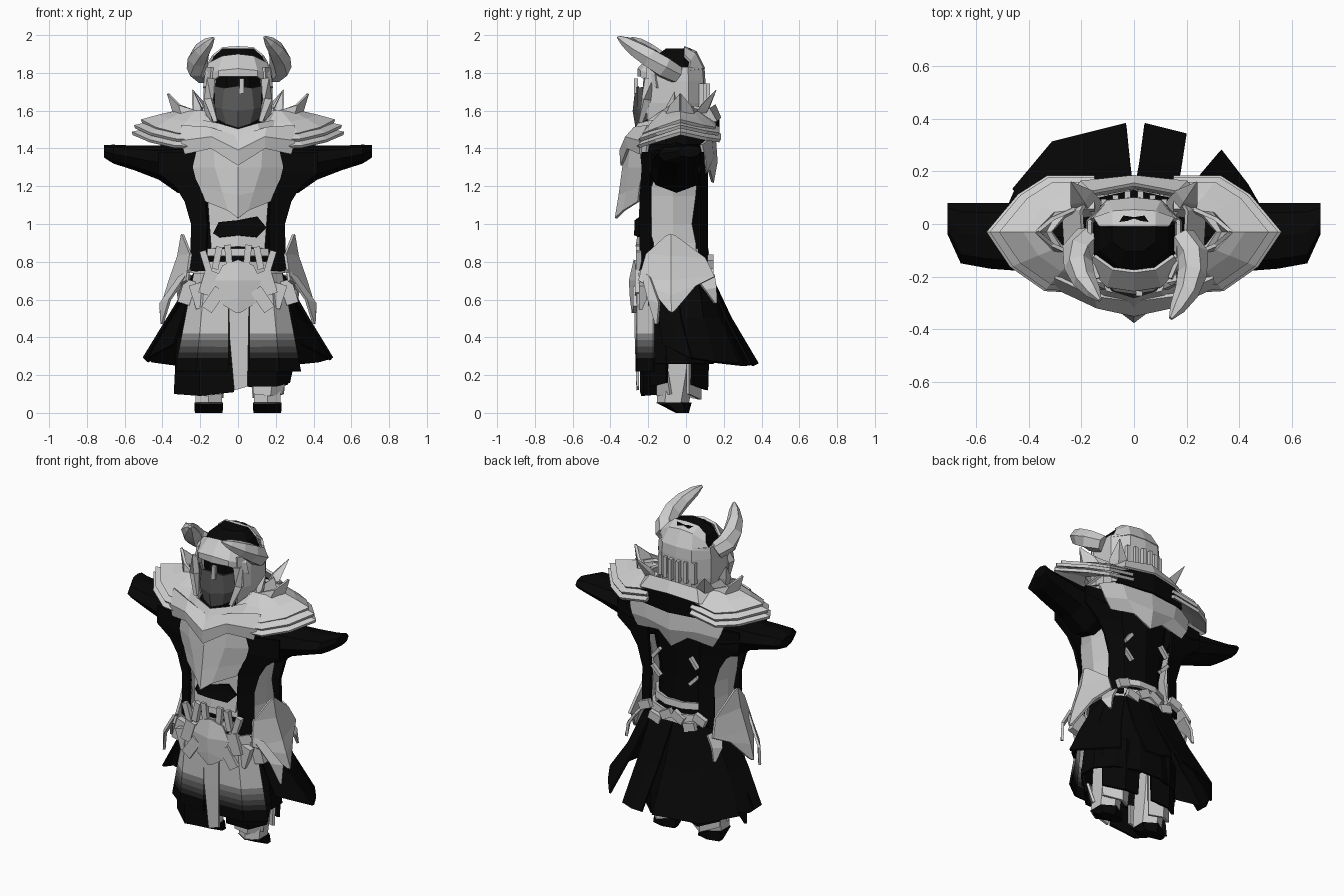
import bpy, math
from mathutils import Vector, Matrix


def colour(name, v):
    m = bpy.data.materials.new(name)
    m.diffuse_color = (v, v, v, 1)
    return m


BLACK = colour("black_cloth", 0.002)
MASK = colour("dark_mask", 0.1)
FADE = [colour("fade_%d" % i, v) for i, v in enumerate((0.25, 0.13, 0.06, 0.02))]


def make(name, verts, faces, mat=None, mirror=False, thick=0):
    me = bpy.data.meshes.new(name)
    me.from_pydata([tuple(v) for v in verts], [], faces)
    ob = bpy.data.objects.new(name, me)
    bpy.context.collection.objects.link(ob)
    if mat:
        me.materials.append(mat)
    if mirror:
        ob.modifiers.new("mirror", 'MIRROR').use_clip = True
    if thick:
        s = ob.modifiers.new("thickness", 'SOLIDIFY')
        s.thickness, s.offset = thick, 0
    return ob


def sheet(name, rows, mat=None, mirror=True, thick=0.015, closed=False, caps=False):
    """Surface through equal-length rows of points."""
    n = len(rows[0])
    verts = [p for r in rows for p in r]
    faces = []
    for i in range(len(rows) - 1):
        for j in range(n if closed else n - 1):
            k = (j + 1) % n
            faces.append((i * n + j, i * n + k, (i + 1) * n + k, (i + 1) * n + j))
    if caps:
        faces += [tuple(reversed(range(n))), tuple(range(len(verts) - n, len(verts)))]
    return make(name, verts, faces, mat, mirror, thick)


def rings(name, levels, n=8, mat=None, mirror=False, caps=True, thick=0):
    """Vertical loft, levels of (x, y, z, rx, ry)."""
    rows = []
    for x, y, z, rx, ry in levels:
        a = [(k + 0.5) * math.tau / n for k in range(n)]
        rows.append([(x + rx * math.cos(t), y + ry * math.sin(t), z) for t in a])
    return sheet(name, rows, mat, mirror, thick, True, caps)


def tube(name, path, n=5, mat=None, mirror=True, flat=1.0):
    """Tapered limb along a path of (x, y, z, radius)."""
    rows = []
    pts = [Vector(p[:3]) for p in path]
    for i, p in enumerate(pts):
        d = (pts[min(i + 1, len(pts) - 1)] - pts[max(i - 1, 0)]).normalized()
        u = d.cross(Vector((0, 0, 1))).normalized()
        w = u.cross(d)
        r = path[i][3]
        rows.append([p + r * (math.cos(k * math.tau / n) * u + flat * math.sin(k * math.tau / n) * w)
                     for k in range(n)])
    return sheet(name, rows, mat, mirror, 0, True, True)


def box(name, loc, size, tilt=0, mat=None, mirror=True):
    rot = Matrix.Rotation(tilt, 3, 'Y')
    v = [Vector(loc) + rot @ Vector((a * size[0] / 2, b * size[1] / 2, c * size[2] / 2))
         for a in (-1, 1) for b in (-1, 1) for c in (-1, 1)]
    f = [(0, 1, 3, 2), (4, 6, 7, 5), (0, 4, 5, 1), (2, 3, 7, 6), (0, 2, 6, 4), (1, 5, 7, 3)]
    return make(name, v, f, mat, mirror)


# Robe body, straps and sleeves
rings("robe_body", [(0, -.06, .72, .21, .16), (0, -.06, 1, .2, .155), (0, -.06, 1.25, .25, .17),
                    (0, -.05, 1.42, .27, .18), (0, -.05, 1.52, .17, .15)], 10, BLACK)
strap = [(.75, .17, .25), (1.0, .16, .245), (1.12, .17, .28), (1.2, .18, .33), (1.27, .18, .42), (1.38, .2, .42)]
sheet("robe_front_strap", [[(a, -.24, z), (b, -.19, z)] for z, a, b in strap], BLACK)
sheet("robe_back_strap", [[(a, .11, z), (b, .07, z)] for z, a, b in strap], BLACK)
sleeve = [(.2, 1.3, .13, -.05, .16), (.32, 1.3, .135, -.05, .15), (.42, 1.325, .09, -.05, .13),
          (.55, 1.35, .065, -.045, .125), (.66, 1.37, .05, -.035, .115), (.71, 1.385, .033, .02, .06)]
sheet("sleeve", [[(x, y + ry * math.cos(k * math.tau / 8), z + rz * math.sin(k * math.tau / 8))
                  for k in range(8)] for x, z, rz, y, ry in sleeve], BLACK, True, 0, True, True)

# Torso armour
sheet("side_plate", [[(x - .03, a, z), (x, -.07, z), (x - .03, b, z)] for z, x, a, b in
      [(.75, .25, -.18, .06), (.9, .235, -.17, .05), (1.0, .235, -.2, .03), (1.15, .25, -.2, .05), (1.28, .28, -.15, .06)]])
sheet("chest_plate", [
    [(0, -.27, 1.5), (.1, -.25, 1.53), (.2, -.16, 1.55)], [(0, -.32, 1.42), (.13, -.29, 1.44), (.27, -.2, 1.42)],
    [(0, -.33, 1.3), (.12, -.3, 1.3), (.25, -.22, 1.3)], [(0, -.35, 1.15), (.08, -.31, 1.17), (.2, -.24, 1.2)],
    [(0, -.37, 1.03), (.05, -.33, 1.07), (.17, -.25, 1.12)]])
sheet("chest_collar", [[(0, -.29, 1.46), (.15, -.27, 1.51), (.3, -.2, 1.52)],
                       [(0, -.345, 1.39), (.14, -.315, 1.46), (.3, -.24, 1.44)],
                       [(0, -.34, 1.31), (.14, -.305, 1.4), (.28, -.24, 1.37)]])
sheet("abdomen_plate", [[(0, -.24, 1.08), (.16, -.22, 1.14)], [(0, -.245, .97), (.15, -.21, 1.0)],
                        [(0, -.26, .88), (.14, -.22, .87)]])
sheet("abdomen_gap", [[(-.1, -.236, 1.01), (0, -.264, 1.02), (.1, -.236, 1.04)],
                      [(-.13, -.23, .95), (0, -.266, .975), (.15, -.226, .98)],
                      [(-.1, -.245, .93), (0, -.268, .94), (.1, -.245, .93)]], BLACK, False)
sheet("back_mantle", [[(0, .15, 1.47), (.2, .13, 1.46), (.33, .08, 1.42)],
                      [(0, .16, 1.33), (.17, .14, 1.35), (.3, .1, 1.33)],
                      [(0, .14, 1.22), (.1, .12, 1.29), (.26, .1, 1.27)]])
for z, t in ((1.13, .9), (1.02, -.8)):
    box("back_clasp", (.13, .105, z), (.08, .025, .02), t)

# Belt, buckle and pouches
rings("belt", [(0, -.06, .74, .25, .19), (0, -.06, .8, .24, .185)], 12, thick=.02, caps=False)
rings("waist_wrap", [(0, -.06, .83, .22, .18), (0, -.06, .87, .215, .175)], 12, thick=.02, caps=False)
for x, z, t in ((.05, .83, .1), (.11, .82, -.2), (.17, .8, .3)):
    box("belt_strap", (x, -.25, z), (.035, .03, .12), t)
sheet("buckle_plate", [[(0, -.27, .81), (.08, -.26, .78)], [(0, -.295, .7), (.12, -.26, .7)],
                       [(0, -.29, .61), (.09, -.265, .58)], [(0, -.28, .53), (.01, -.28, .53)]])
for x, y, z, t in ((.16, -.25, .69, -.3), (.21, -.23, .62, .3), (.27, -.18, .64, -.3), (.13, -.26, .6, -.6)):
    box("pouch", (x, y, z), (.065, .04, .13), t)
for x, z, t in ((.04, .78, .5), (.12, .74, -.3), (.19, .8, .4)):
    box("back_buckle", (x, .13, z), (.08, .03, .05), t)

# Hip guards
sheet("hip_guard", [[(.29, -.1, .94), (.295, -.08, .945), (.29, -.06, .94)],
                    [(.25, -.21, .84), (.315, -.08, .83), (.27, .1, .82)],
                    [(.27, -.25, .7), (.36, -.08, .7), (.29, .15, .72)],
                    [(.32, -.2, .67), (.385, -.08, .62), (.34, .05, .67)],
                    [(.4, -.09, .54), (.41, -.075, .53), (.4, -.06, .54)]])
sheet("hip_guard_tail", [[(.27, .04, .73), (.25, .15, .73)], [(.32, .1, .65), (.29, .16, .66)], [(.31, .15, .58), (.3, .16, .58)]])
sheet("hip_guard_front", [[(.25, -.24, .76), (.31, -.19, .72)], [(.36, -.2, .6), (.41, -.14, .58)], [(.4, -.16, .47), (.405, -.15, .47)]])

# Skirt: inner cone, flared back and side flaps
rings("inner_skirt", [(0, -.06, .74, .24, .17), (0, -.05, .5, .28, .19), (0, -.05, .26, .31, .2)], 12, BLACK,
      caps=False, thick=.012)
flaps = [("back_left_flap", [(-.24, .06, .73), (-.16, .11, .75), (0, .12, .75)],
          [(-.46, .13, .27), (-.31, .31, .25), (-.03, .38, .26)]),
         ("back_right_flap", [(0, .12, .75), (.07, .12, .75), (.16, .11, .75)],
          [(.04, .38, .26), (.12, .36, .25), (.2, .34, .26)]),
         ("side_right_flap", [(.16, .11, .73), (.24, .06, .73), (.25, -.05, .7)],
          [(.33, .28, .26), (.43, .15, .27), (.5, .03, .29)]),
         ("side_left_flap", [(-.25, -.08, .7), (-.25, 0, .7), (-.24, .06, .7)],
          [(-.5, -.03, .29), (-.48, .06, .27), (-.45, .13, .29)])]
for s in (-1, 1):
    flaps.append(("under_flap", [(s * .24, -.14, .65), (s * .25, -.08, .65), (s * .25, 0, .65)],
                  [(s * .34, -.12, .36), (s * .42, -.04, .32), (s * .49, .04, .28)]))
for name, top, low in flaps:
    mid = [Vector(a).lerp(Vector(b), .5) + Vector((0, -.015, 0)) for a, b in zip(top, low)]
    sheet(name, [top, mid, low], BLACK, False, .012)
# Short lower cloth behind the legs
sheet("rear_low_cloth", [[(.04, .1, .45), (.16, .12, .45), (.27, .04, .45)],
                         [(.05, .09, .14), (.16, .11, .12), (.26, .03, .15)]], BLACK)


# Front cloth panels, grey fading to black
def fading_panel(name, side, inner, lower):
    zs = (.74, .42, .385, .35, .32, .29, lower)
    rows = []
    for z in zs:
        t = (.74 - z) / .52
        rows.append([(side * inner, -.262, z), (side * (.17 + .05 * t), -.255, z), (side * (.23 + .1 * t), -.17, z)])
    ob = sheet(name, rows, None, False, .012)
    for m in [colour("panel_grey", .8)] + FADE + [BLACK]:
        ob.data.materials.append(m)
    for i, f in enumerate(ob.data.polygons):
        f.material_index = min(i // 2, 5)


fading_panel("front_left_panel", -1, .05, .22)
fading_panel("front_right_panel", 1, .06, .22)
sheet("center_panel", [[(-.05, -.266, .7), (.06, -.266, .7)], [(-.045, -.264, .4), (.055, -.264, .4)],
                       [(-.02, -.255, .12), (.05, -.255, .14)]], None, False)
sheet("low_left_cloth", [[(-.03, -.24, .4), (-.2, -.235, .4), (-.32, -.13, .4)],
                         [(-.02, -.235, .11), (-.2, -.23, .09), (-.335, -.11, .1)]], BLACK, False)
sheet("low_right_cloth", [[(.05, -.2, .3), (.2, -.2, .3), (.3, -.1, .3)],
                          [(.05, -.18, .14), (.2, -.18, .14), (.27, -.1, .16)]], BLACK, False)

# Legs and boots
rings("thigh", [(.15, -.03, .72, .09, .1), (.155, -.03, .36, .085, .095)], 6, BLACK, True)
rings("boot", [(.155, -.07, .05, .08, .085), (.155, -.05, .2, .085, .095), (.155, -.03, .38, .09, .1)], 6, None, True)
rings("boot_sole", [(.155, -.02, 0, .085, .035), (.155, -.065, .055, .088, .095)], 6, BLACK, True)
sheet("calf_guard", [[(.06, .05, .42), (.15, .08, .44), (.25, .01, .42)], [(.08, .03, .08), (.15, .075, .07), (.24, .01, .1)]])
sheet("shin_guard", [[(.26, -.1, .22), (.19, -.15, .24), (.08, -.14, .22)], [(.23, -.08, .1), (.17, -.15, .09), (.08, -.14, .1)]])

# Layered shoulder guards
edge = [(.15, .18, 1.47), (.33, .18, 1.44), (.44, .11, 1.45), (.56, -.03, 1.48), (.47, -.16, 1.44), (.34, -.25, 1.41), (.15, -.26, 1.4)]
for s, dz, rise in ((1, 0, .03), (.97, .035, .035), (.88, .065, .04)):
    ring = lambda f, h: [(.15 + (x - .15) * f, -.03 + (y + .03) * f, z * (1 - h) + 1.49 * h + dz + rise * h)
                         for x, y, z in edge]
    sheet("shoulder_guard", [ring(s, 0), ring(s * .75, .5), ring(s * .45, 1)], thick=.018)
# Raised shoulder fin: two leaves meeting at an outward point
for s in (-1, 1):
    sheet("shoulder_fin", [[(.2, -.03 + s * .1, 1.55), (.29, -.03 + s * .08, 1.56), (.33, -.03, 1.56)],
                           [(.22, -.03 + s * .09, 1.6), (.31, -.03 + s * .05, 1.63), (.37, -.03, 1.69)]])
tube("collar_spike", [(.17, .05, 1.54, .06), (.2, .1, 1.62, .05), (.24, .16, 1.71, .003)], 4, flat=.5)
tube("front_collar_spike", [(.19, -.1, 1.54, .045), (.215, -.08, 1.62, .035), (.235, -.06, 1.7, .003)], 4, flat=.6)

# Neck collar
sheet("gorget", [[(0, -.26, 1.46), (.12, -.23, 1.52), (.19, -.12, 1.6), (.2, .05, 1.62), (.16, .12, 1.61), (0, .15, 1.63)],
                 [(0, -.3, 1.43), (.17, -.26, 1.46), (.26, -.12, 1.51), (.27, .06, 1.52), (.2, .16, 1.54), (0, .18, 1.56)]])
sheet("nape_cloth", [[(0, .17, 1.56), (.2, .15, 1.54)], [(0, .17, 1.44), (.24, .13, 1.44)]], BLACK)

# Head: hood, mask, helmet and horns
rings("hood", [(0, -.07, 1.48, .14, .15), (0, -.075, 1.7, .155, .15), (0, -.06, 1.83, .165, .15),
               (0, -.055, 1.885, .14, .12), (0, -.04, 1.93, .09, .07)], 8, BLACK)
sheet("mask", [[(0, -.26, 1.73), (.07, -.25, 1.72), (.12, -.2, 1.73)], [(0, -.275, 1.6), (.08, -.25, 1.61), (.12, -.2, 1.62)],
               [(0, -.26, 1.51), (.06, -.24, 1.53), (.11, -.19, 1.56)]], MASK)
box("nose_guard", (.02, -.265, 1.73), (.025, .02, .08), 0, None, False)
prof = [(.14, -.21), (.175, -.13), (.175, .01), (.1, .085), (0, .095)]
sheet("helmet_shell", [[(x * s, -.06 + (y + .06) * s, z) for x, y in prof]
                       for z, s in ((1.53, .93), (1.64, 1.0), (1.76, 1.0), (1.83, .97))])
sheet("brow", [[(0, -.18, 1.895), (.08, -.17, 1.885), (.15, -.12, 1.85)], [(0, -.25, 1.82), (.1, -.235, 1.81), (.17, -.16, 1.79)],
               [(0, -.25, 1.78), (.1, -.235, 1.78), (.18, -.15, 1.72)]])
sheet("crown_back", [[(0, -.01, 1.935), (.08, -.01, 1.93), (.13, -.01, 1.89)], [(0, .05, 1.91), (.08, .045, 1.9), (.15, .02, 1.86)],
                     [(0, .095, 1.82), (.1, .085, 1.82), (.17, .01, 1.81)]])
for x in (.025, .07, .115):
    box("helmet_slat", (x, .12 - x * .35, 1.68), (.022, .03, .13))
tube("cheek_guard", [(.14, -.2, 1.77, .03), (.155, -.21, 1.66, .028), (.12, -.24, 1.54, .015)], 4)
horn = [(.185, -.05, 1.79, .05), (.225, -.12, 1.83, .06), (.222, -.19, 1.88, .056), (.2, -.26, 1.925, .046),
        (.165, -.32, 1.965, .03), (.14, -.36, 1.99, .008)]
tube("right_horn", horn, 6, None, False)
tube("left_horn", [(-x + .01, -.04 + (y + .04) * .78, z - .005, r) for x, y, z, r in horn], 6, None, False)
